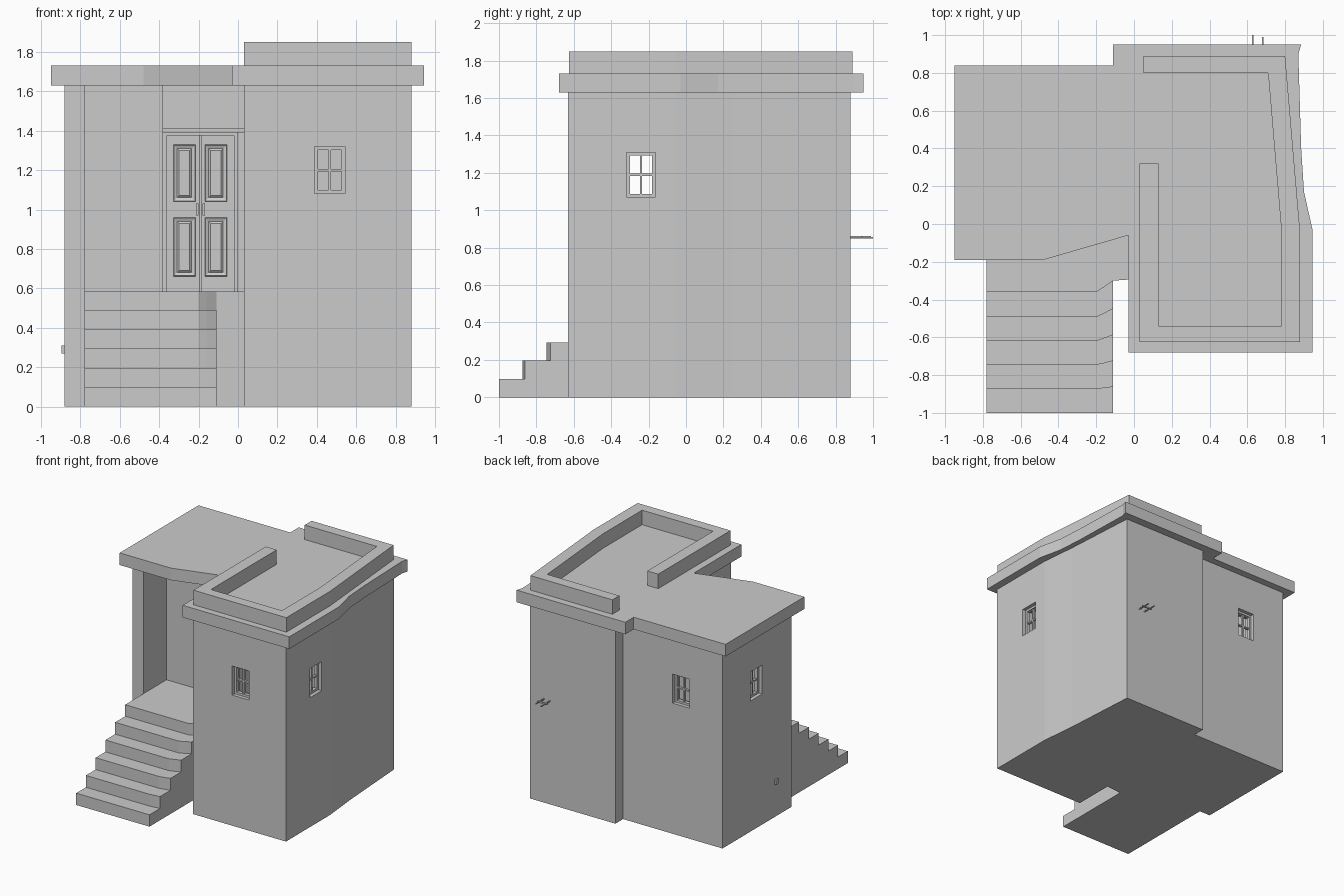
import bpy, bmesh
from math import radians
from mathutils import Matrix

if "Cube" in bpy.data.objects:
    bpy.data.objects.remove(bpy.data.objects["Cube"])


def finish(name, bm, loc=(0, 0, 0), turn=0):
    bmesh.ops.recalc_face_normals(bm, faces=bm.faces)
    me = bpy.data.meshes.new(name)
    bm.to_mesh(me)
    bm.free()
    ob = bpy.data.objects.new(name, me)
    ob.location = loc
    ob.rotation_euler.z = radians(turn)
    bpy.context.collection.objects.link(ob)
    return ob


def prism(name, plan, z0, z1):
    """Extrude a floor-plan outline from z0 to z1."""
    bm = bmesh.new()
    face = bm.faces.new([bm.verts.new((x, y, z0)) for x, y in plan])
    top = bmesh.ops.extrude_face_region(bm, geom=[face])["geom"]
    verts = [v for v in top if isinstance(v, bmesh.types.BMVert)]
    bmesh.ops.translate(bm, verts=verts, vec=(0, 0, z1 - z0))
    return finish(name, bm)


def boxes(name, spans, loc=(0, 0, 0), turn=0):
    """Several boxes (x0, x1, y0, y1, z0, z1) in one mesh."""
    bm = bmesh.new()
    for x0, x1, y0, y1, z0, z1 in spans:
        m = (Matrix.Translation(((x0 + x1) / 2, (y0 + y1) / 2, (z0 + z1) / 2))
             @ Matrix.Diagonal((x1 - x0, y1 - y0, z1 - z0, 1)))
        bmesh.ops.create_cube(bm, size=1, matrix=m)
    return finish(name, bm, loc, turn)


def cut(target, cutter):
    mod = target.modifiers.new("cut", 'BOOLEAN')
    mod.operation = 'DIFFERENCE'
    mod.solver = 'EXACT'
    mod.object = cutter
    cutter.hide_render = True
    cutter.hide_set(True)


# Walls: one concave plan holding the tower, the left room and the porch
walls = prism("walls", [
    (-.88, -.12), (-.78, -.12), (-.78, .18), (-.38, .18), (-.38, .28), (.03, .28),
    (.03, -.63), (.88, -.63), (.88, -.05), (.85, .25), (.81, .88), (.03, .88),
    (.03, .78), (-.88, .78)], 0, 1.63)
cut(walls, prism("room_cutter", [
    (-.78, .26), (-.42, .26), (-.42, .36), (.13, .36), (.13, -.53), (.78, -.53),
    (.78, -.05), (.72, .68), (-.78, .68)], .1, 1.6))

# Windows: opening, frame and cross bars; local -y faces outward
W, H = .077, .12
windows = [("front", (.465, -.63, 1.2), 0), ("right", (.88, -.24, 1.19), 90),
           ("porch", (.03, -.24, 1.19), -90), ("left", (-.88, .34, 1.2), -90),
           ("back", (-.5, .78, 1.2), 180)]
for side, loc, turn in windows:
    cut(walls, boxes(side + "_window_cutter", [(-W, W, -.05, .14, -H, H)], loc, turn))
    a, b, f, m = .03, .06, .018, .006
    boxes(side + "_window_frame", [
        (-W, -W + f, a, b, -H, H), (W - f, W, a, b, -H, H),
        (-W, W, a, b, H - f, H), (-W, W, a, b, -H, -H + f),
        (-m, m, a + .005, b - .005, -H, H), (-W, W, a + .005, b - .005, -m, m)], loc, turn)

# Roof slab with overhang, following the bowed right wall
prism("roof_slab", [
    (-.95, -.19), (-.48, -.19), (-.03, -.06), (-.03, -.68), (.945, -.68), (.945, -.03),
    (.90, .17), (.885, .4), (.87, .9), (.885, .95), (-.11, .95), (-.11, .84), (-.95, .84)],
    1.63, 1.73)

# Open parapet around the tower roof
prism("parapet", [
    (.05, .89), (.80, .89), (.85, .3), (.88, -.05), (.88, -.625), (.03, -.625),
    (.03, .32), (.13, .32), (.13, -.54), (.78, -.54), (.78, -.03), (.71, .80), (.05, .80)],
    1.73, 1.85)

# Stairs: each tread bends back at its right end, more so higher up
for i in range(5):
    y, bend = -1 + .127 * i, .011 * i
    prism(f"step_{i + 1}", [(-.78, y), (-.2, y), (-.16, y + bend * .4), (-.11, y + bend),
                            (-.11, -.25), (-.78, -.25)], 0, .098 * (i + 1))
prism("porch_landing", [(-.78, -.36), (-.2, -.36), (-.16, -.335), (-.11, -.30),
                        (.03, -.29), (.03, .28), (-.38, .28), (-.38, .18), (-.78, .18)], 0, .585)

# Double door in its surround
D = .28
boxes("door_surround", [(-.38, -.36, D - .035, D, .585, 1.39), (-.02, .0, D - .035, D, .585, 1.39),
                        (-.38, 0, D - .035, D, 1.375, 1.39), (-.38, .03, D - .045, D, 1.39, 1.41)])
boxes("door_leaves", [(-.36, -.192, D - .02, D, .585, 1.375), (-.188, -.02, D - .02, D, .585, 1.375)])
bm = bmesh.new()
for cx in (-.272, -.112):
    for z0, z1 in ((.66, .96), (1.04, 1.33)):
        # Raised panel with sloped edges
        rings = []
        for inset, y in ((0, D - .018), (.004, D - .032), (.02, D - .025), (.03, D - .034)):
            w = .057 - inset
            rings.append([bm.verts.new((x, y, z)) for x, z in (
                (cx - w, z0 + inset), (cx + w, z0 + inset),
                (cx + w, z1 - inset), (cx - w, z1 - inset))])
        for r, s in zip(rings, rings[1:]):
            for k in range(4):
                bm.faces.new((r[k], r[(k + 1) % 4], s[(k + 1) % 4], s[k]))
        bm.faces.new(rings[-1])
finish("door_panels", bm)
boxes("door_handles", [(-.212, -.200, D - .05, D - .02, .97, 1.03),
                       (-.180, -.168, D - .05, D - .02, .97, 1.03)])

# Small wall fittings: pipe bracket at the back, vent on the left
boxes("back_bracket", [(.625, .633, .87, 1, .85, .858), (.677, .685, .87, .99, .855, .863),
                       (.61, .70, .935, .945, .85, .862)])
boxes("left_vent", [(-.895, -.87, .07, .10, .27, .31)])
